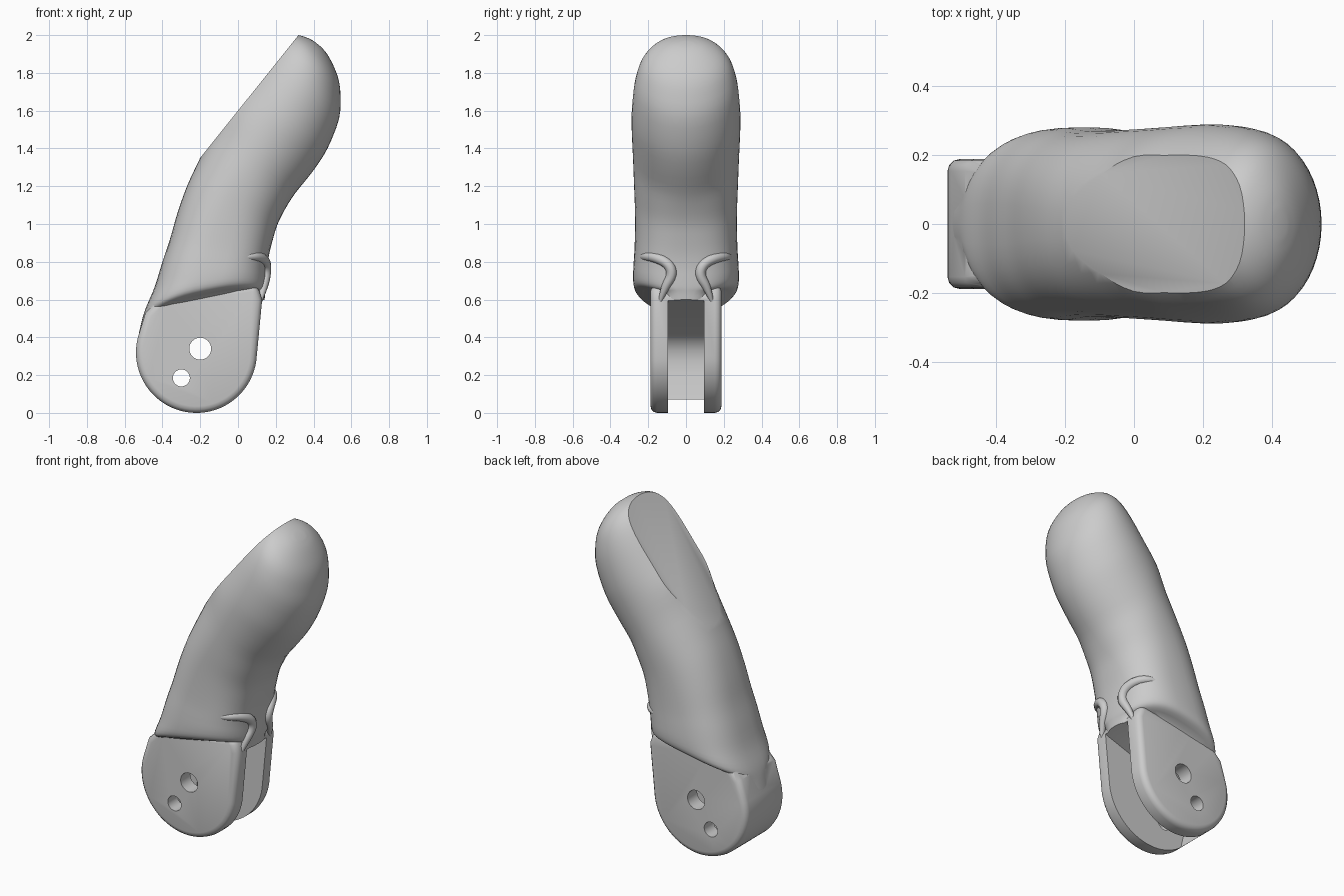
import bpy, bmesh, math
from mathutils import Vector

if "Cube" in bpy.data.objects:
    bpy.data.objects.remove(bpy.data.objects["Cube"])


def make_obj(name, bm):
    bmesh.ops.recalc_face_normals(bm, faces=bm.faces)
    me = bpy.data.meshes.new(name)
    bm.to_mesh(me)
    bm.free()
    ob = bpy.data.objects.new(name, me)
    bpy.context.collection.objects.link(ob)
    return ob


def extrude_profile(name, pts, half):
    bm = bmesh.new()
    a = [bm.verts.new((x, -half, z)) for x, z in pts]
    b = [bm.verts.new((x, half, z)) for x, z in pts]
    n = len(pts)
    bm.faces.new(a)
    bm.faces.new(b[::-1])
    for i in range(n):
        bm.faces.new((a[i], b[i], b[(i + 1) % n], a[(i + 1) % n]))
    return make_obj(name, bm)


def circle(cx, cz, r, n=32, a0=0.0, a1=360.0, closed=True):
    steps = n if closed else n - 1
    return [(cx + r * math.cos(math.radians(a0 + (a1 - a0) * i / steps)),
             cz + r * math.sin(math.radians(a0 + (a1 - a0) * i / steps)))
            for i in range(n)]


def apply_mods(ob):
    dg = bpy.context.evaluated_depsgraph_get()
    me = bpy.data.meshes.new_from_object(ob.evaluated_get(dg))
    ob.modifiers.clear()
    ob.data = me


def boolean(ob, other, op):
    m = ob.modifiers.new(op, 'BOOLEAN')
    m.operation, m.object, m.solver = op, other, 'EXACT'
    apply_mods(ob)
    bpy.data.objects.remove(other)


def catmull(p, q, r, s, t):
    return tuple(0.5 * (2 * b + (c - a) * t + (2 * a - 5 * b + 4 * c - d) * t * t
                        + (3 * b - a - 3 * c + d) * t ** 3)
                 for a, b, c, d in zip(p, q, r, s))


# Fingertip body: stations are back x, back z, front x, front z, half width
stations = [
    (-.525, .42, .13, .50, .175), (-.51, .485, .143, .62, .182),
    (-.497, .53, .148, .655, .25), (-.48, .575, .15, .68, .275),
    (-.44, .67, .152, .72, .28), (-.40, .80, .155, .77, .277),
    (-.36, .92, .165, .84, .272), (-.32, 1.06, .185, .92, .27),
    (-.27, 1.20, .21, 1.00, .271), (-.21, 1.33, .25, 1.08, .275)]
# Upper stations measured along the slanted flat: s, back t, front t, width
o, along, down = Vector((0, 1.6)), Vector((.625, .78)), Vector((.78, -.625))
for s, tb, tf, w in [(-.15, -.04, .51, .28), (0, -.08, .51, .286),
                     (.14, -.08, .495, .288), (.3, -.08, .445, .275),
                     (.4, -.07, .375, .25), (.46, -.05, .315, .215),
                     (.5, -.02, .25, .165), (.528, .035, .185, .10),
                     (.539, .085, .135, .04)]:
    b, f = o + along * s + down * tb, o + along * s + down * tf
    stations.append((b.x, b.y, f.x, f.y, w))

rows, last = [], len(stations) - 1
for i in range(last):
    quad = [stations[min(max(i + k, 0), last)] for k in (-1, 0, 1, 2)]
    rows += [catmull(*quad, t / 3) for t in range(3)]
rows.append(stations[-1])

bm, SEG, rings = bmesh.new(), 48, []
for bx, bz, fx, fz, w in rows:
    bow = .05 * max(0, min(1, (.9 - bz) / .4))
    e = 2 / (2.6 - .6 * max(0, min(1, (bz - .9) / .6)))
    ring = []
    for k in range(SEG):
        a = 2 * math.pi * k / SEG
        c, s = math.cos(a), math.sin(a)
        u = .5 + .5 * math.copysign(abs(c) ** e, c)
        y = w * math.copysign(abs(s) ** e, s)
        ring.append(bm.verts.new((bx + (fx - bx) * u, y,
                                  bz + (fz - bz) * u + bow * s * s)))
    rings.append(ring)
for r0, r1 in zip(rings, rings[1:]):
    for k in range(SEG):
        j = (k + 1) % SEG
        bm.faces.new((r0[k], r0[j], r1[j], r1[k]))
bm.faces.new(rings[0][::-1])
bm.faces.new(rings[-1])
# Slice the slanted flat pad at the back of the tip
res = bmesh.ops.bisect_plane(bm, geom=bm.verts[:] + bm.edges[:] + bm.faces[:],
                             plane_co=(0, 0, 1.6), plane_no=(-.78, 0, .625),
                             clear_outer=True)
edges = [g for g in res['geom_cut'] if isinstance(g, bmesh.types.BMEdge)]
bmesh.ops.holes_fill(bm, edges=edges, sides=0)
body = make_obj("fingertip_body", bm)

# Hinge end: rounded plate with softened rim
outline = circle(-.22, .32, .32, 40, 165, 357, False)
outline += [(.128, .60), (.10, .68), (-.40, .62), (-.49, .53)]
hinge = extrude_profile("hinge_end", outline, .188)
bev = hinge.modifiers.new("rim", 'BEVEL')
bev.width, bev.segments, bev.limit_method = .035, 3, 'ANGLE'
bev.angle_limit = math.radians(60)
apply_mods(hinge)
boolean(body, hinge, 'UNION')

# Slot between the two hinge plates, then two pin holes
slot = [(-.42, -.1), (-.42, .07), (-.45, .2), (-.457, .27), (-.45, .33),
        (-.425, .38), (-.38, .42), (.2, .62), (.6, .62), (.6, -.1)]
boolean(body, extrude_profile("slot_cutter", slot, .095), 'DIFFERENCE')
for x, z, r in [(-.20, .34, .058), (-.30, .185, .045)]:
    boolean(body, extrude_profile("pin_cutter", circle(x, z, r), .5), 'DIFFERENCE')

bpy.context.view_layer.objects.active = body
body.select_set(True)
bpy.ops.object.shade_smooth_by_angle(angle=math.radians(35))

# Raised ridges above the slot, mirrored left and right
for side, name in ((-1, "ridge_right"), (1, "ridge_left")):
    cu = bpy.data.curves.new(name, 'CURVE')
    cu.dimensions = '3D'
    cu.bevel_depth, cu.bevel_resolution, cu.use_fill_caps = .028, 3, True
    sp = cu.splines.new('NURBS')
    path = [(0, .245, .82, .3), (.07, .225, .83, .8), (.125, .16, .825, 1),
            (.15, .09, .79, 1), (.148, .07, .73, 1), (.135, .115, .66, .8),
            (.115, .14, .58, .3)]
    sp.points.add(len(path) - 1)
    for p, (x, y, z, r) in zip(sp.points, path):
        p.co, p.radius = (x, side * y, z, 1), r
    sp.use_endpoint_u, sp.order_u, sp.resolution_u = True, 3, 5
    ob = bpy.data.objects.new(name, cu)
    bpy.context.collection.objects.link(ob)
